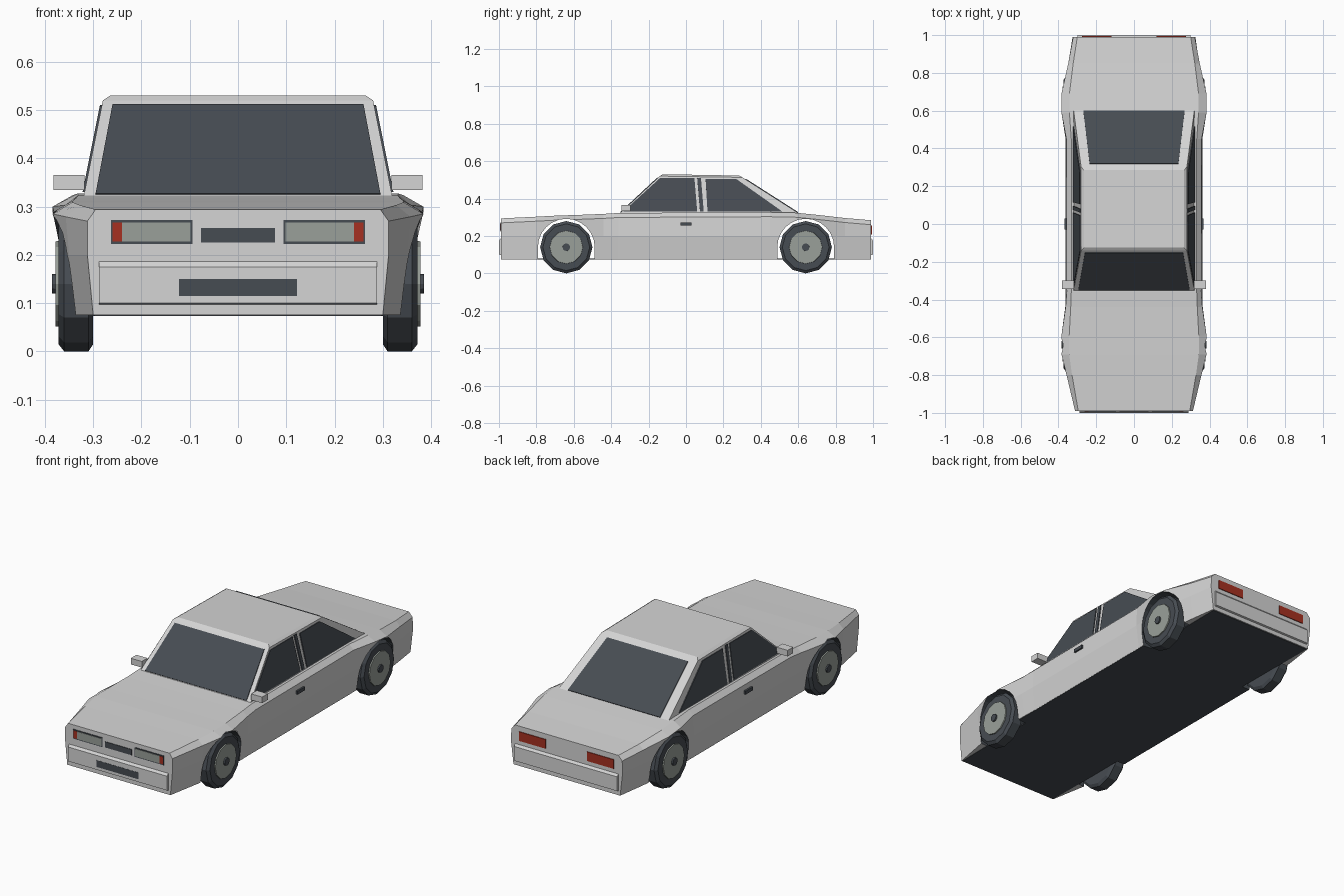
import bpy, bmesh, math
from mathutils import Vector

if "Cube" in bpy.data.objects:
    bpy.data.objects.remove(bpy.data.objects["Cube"])


def material(name, rgb):
    m = bpy.data.materials.new(name)
    m.use_nodes = True
    m.diffuse_color = (*rgb, 1)
    bsdf = m.node_tree.nodes["Principled BSDF"]
    bsdf.inputs["Base Color"].default_value = (*rgb, 1)
    bsdf.inputs["Roughness"].default_value = 0.6
    return m


PAINT = material("light grey paint", (0.66, 0.66, 0.66))
DARK = material("dark slate", (0.062, 0.072, 0.085))
METAL = material("grey green metal", (0.32, 0.35, 0.32))
RED = material("lamp red", (0.38, 0.03, 0.015))


def finish(name, bm, *mats):
    bmesh.ops.recalc_face_normals(bm, faces=bm.faces)
    mesh = bpy.data.meshes.new(name)
    bm.to_mesh(mesh)
    bm.free()
    for m in mats:
        mesh.materials.append(m)
    obj = bpy.data.objects.new(name, mesh)
    bpy.context.collection.objects.link(obj)
    return obj


def loft(name, rings, mat):
    """Closed solid through rings with equal point counts."""
    bm = bmesh.new()
    rows = [[bm.verts.new(p) for p in ring] for ring in rings]
    n = len(rows[0])
    for a, b in zip(rows, rows[1:]):
        for i in range(n):
            bm.faces.new((a[i], a[(i + 1) % n], b[(i + 1) % n], b[i]))
    bm.faces.new(rows[0])
    bm.faces.new(rows[-1])
    return finish(name, bm, mat)


def plate(name, pts, out, mat, depth=0.004):
    """Thin panel lying on a surface and raised along its outward direction."""
    out = Vector(out).normalized()
    pts = [Vector(p) for p in pts]
    return loft(name, [[p - out * 0.002 for p in pts], [p + out * depth for p in pts]], mat)


def box(name, x, y, z, mat):
    return loft(name, [[(x[0], yy, zz) for yy, zz in
                        ((y[0], z[0]), (y[1], z[0]), (y[1], z[1]), (y[0], z[1]))],
                       [(x[1], yy, zz) for yy, zz in
                        ((y[0], z[0]), (y[1], z[0]), (y[1], z[1]), (y[0], z[1]))]], mat)


SIDES = (("left", 1), ("right", -1))
AXLE, HUB_Z = 0.64, 0.14

# Lower body: y, then half widths of sill, waist, shoulder and deck, then deck height
SECTIONS = [
    (-0.99, 0.300, 0.312, 0.312, 0.295, 0.294),
    (-0.80, 0.335, 0.350, 0.357, 0.328, 0.303),
    (-0.69, 0.350, 0.370, 0.384, 0.343, 0.309),
    (-0.59, 0.350, 0.370, 0.384, 0.343, 0.312),
    (-0.44, 0.348, 0.364, 0.362, 0.335, 0.318),
    (-0.36, 0.346, 0.362, 0.356, 0.332, 0.323),
    (0.45, 0.346, 0.362, 0.358, 0.332, 0.327),
    (0.59, 0.350, 0.370, 0.384, 0.342, 0.324),
    (0.69, 0.350, 0.370, 0.384, 0.342, 0.314),
    (0.85, 0.330, 0.345, 0.348, 0.322, 0.296),
    (0.99, 0.310, 0.325, 0.322, 0.300, 0.284),
]
rings = []
for y, sill, waist, shoulder, deck, top in SECTIONS:
    half = [(sill, 0.075), (waist, 0.2), (shoulder, top - 0.024), (deck, top)]
    rings.append([(x, y, z) for x, z in half] + [(-x, y, z) for x, z in reversed(half)])
body = loft("lower_body", rings, PAINT)

# Wheel arches cut across the body
for end, y in (("front", -AXLE), ("rear", AXLE)):
    arc = [(y + 0.152 * math.cos(math.pi * i / 12), HUB_Z + 0.152 * math.sin(math.pi * i / 12))
           for i in range(13)]
    arc += [(y - 0.152, -0.1), (y + 0.152, -0.1)]
    cutter = loft(end + "_arch_cutter", [[(s, a, b) for a, b in arc] for s in (-0.6, 0.6)], DARK)
    cutter.hide_render = True
    cutter.hide_set(True)
    cut = body.modifiers.new(end + "_arch", "BOOLEAN")
    cut.operation, cut.solver, cut.object = "DIFFERENCE", "EXACT", cutter
    cut.material_mode = "TRANSFER"
bpy.context.view_layer.update()
cut_mesh = bpy.data.meshes.new_from_object(body.evaluated_get(bpy.context.evaluated_depsgraph_get()))
body.modifiers.clear()
body.data = cut_mesh
for c in [o for o in bpy.data.objects if o.name.endswith("_cutter")]:
    bpy.data.objects.remove(c)

# Underside
loft("underside", [[(s * w, y, z) for s, y, w in
                    ((-1, -0.985, 0.297), (1, -0.985, 0.297), (1, -0.79, 0.3), (1, -0.49, 0.3),
                     (1, -0.488, 0.345), (1, 0.488, 0.345), (1, 0.49, 0.3), (1, 0.985, 0.305),
                     (-1, 0.985, 0.305), (-1, 0.49, 0.3), (-1, 0.488, 0.345),
                     (-1, -0.488, 0.345), (-1, -0.49, 0.3), (-1, -0.79, 0.3))]
                   for z in (0.073, 0.079)], DARK)

# Cabin with a bevelled roof edge


def cabin_ring(x, front, rear, z_front, z_rear):
    return [(-x, front, z_front), (x, front, z_front), (x, rear, z_rear), (-x, rear, z_rear)]


loft("cabin", [cabin_ring(0.322, -0.365, 0.62, 0.31, 0.31),
               cabin_ring(0.28, -0.14, 0.302, 0.52, 0.513),
               cabin_ring(0.265, -0.125, 0.285, 0.53, 0.523)], PAINT)


def lerp(a, b, t):
    return a + (b - a) * t


# Windscreen and rear window
def glass(name, y_low, y_high, z_high, low, high, out):
    pts = []
    for t, w in ((0.07, low), (0.95, high)):
        row = [(s * w, lerp(y_low, y_high, t), lerp(0.31, z_high, t)) for s in (-1, 1)]
        pts += row if not pts else row[::-1]
    plate(name, pts, out, DARK)


glass("windscreen", -0.365, -0.14, 0.52, 0.295, 0.26, (0, -0.21, 0.225))
glass("rear_window", 0.62, 0.302, 0.513, 0.268, 0.235, (0, 0.203, 0.318))

# Side windows and door pillar strip
SIDE_PANES = {
    "front_side_window": ((-0.335, 0.33), (-0.14, 0.508), (0.045, 0.508), (0.06, 0.33)),
    "pillar_strip": ((0.06, 0.51), (0.08, 0.51), (0.095, 0.33), (0.075, 0.33)),
    "rear_side_window": ((0.105, 0.503), (0.27, 0.503), (0.515, 0.33), (0.115, 0.33)),
}
for side, s in SIDES:
    for name, outline in SIDE_PANES.items():
        plate(side + "_" + name, [(s * (0.322 - 0.2 * (z - 0.31)), y, z) for y, z in outline],
              (s, 0, 0.2), DARK)
    # Mirrors and door handles
    box(side + "_mirror", sorted((s * 0.318, s * 0.382)), (-0.345, -0.298), (0.334, 0.366), PAINT)
    box(side + "_door_handle", sorted((s * 0.35, s * 0.368)), (-0.03, 0.03), (0.255, 0.273), DARK)

# Bumpers
for end, s, w in (("front", -1, 0.288), ("rear", 1, 0.3)):
    profile = ((0.98, 0.095), (1.0, 0.1), (1.0, 0.175), (0.98, 0.198))
    loft(end + "_bumper", [[(x, s * y, z) for y, z in profile] for x in (-w, w)], PAINT)


def end_panel(name, x0, x1, z0, z1, y, mat, depth):
    plate(name, [(x0, y, z0), (x1, y, z0), (x1, y, z1), (x0, y, z1)],
          (0, math.copysign(1, y), 0), mat, depth)


# Grille, intake, headlamps and tail lamps
end_panel("grille", -0.077, 0.077, 0.226, 0.256, -0.99, DARK, 0.003)
end_panel("lower_intake", -0.122, 0.122, 0.115, 0.15, -0.999, DARK, 0.002)
for side, s in SIDES:
    end_panel(side + "_lamp_frame", s * 0.094, s * 0.263, 0.223, 0.272, -0.99, DARK, 0.003)
    end_panel(side + "_headlamp", s * 0.098, s * 0.24, 0.228, 0.267, -0.99, METAL, 0.005)
    end_panel(side + "_indicator", s * 0.24, s * 0.26, 0.228, 0.267, -0.99, RED, 0.005)
    end_panel(side + "_tail_lamp", s * 0.12, s * 0.275, 0.208, 0.256, 0.99, RED, 0.004)


# Wheels: tyre, rim disc and hub cap
def disc(name, s, y, profile, mat):
    loft(name, [[(s * x, y + r * math.sin(math.tau * i / 12), HUB_Z + r * math.cos(math.tau * i / 12))
                 for i in range(12)] for x, r in profile], mat)


for end, y in (("front", -AXLE), ("rear", AXLE)):
    for side, s in SIDES:
        name = end + "_" + side
        disc(name + "_tyre", s, y, ((0.3, 0.125), (0.31, 0.14), (0.36, 0.14), (0.372, 0.125)), DARK)
        disc(name + "_rim", s, y, ((0.36, 0.09), (0.378, 0.088)), METAL)
        disc(name + "_hub_cap", s, y, ((0.37, 0.021), (0.385, 0.02)), DARK)
